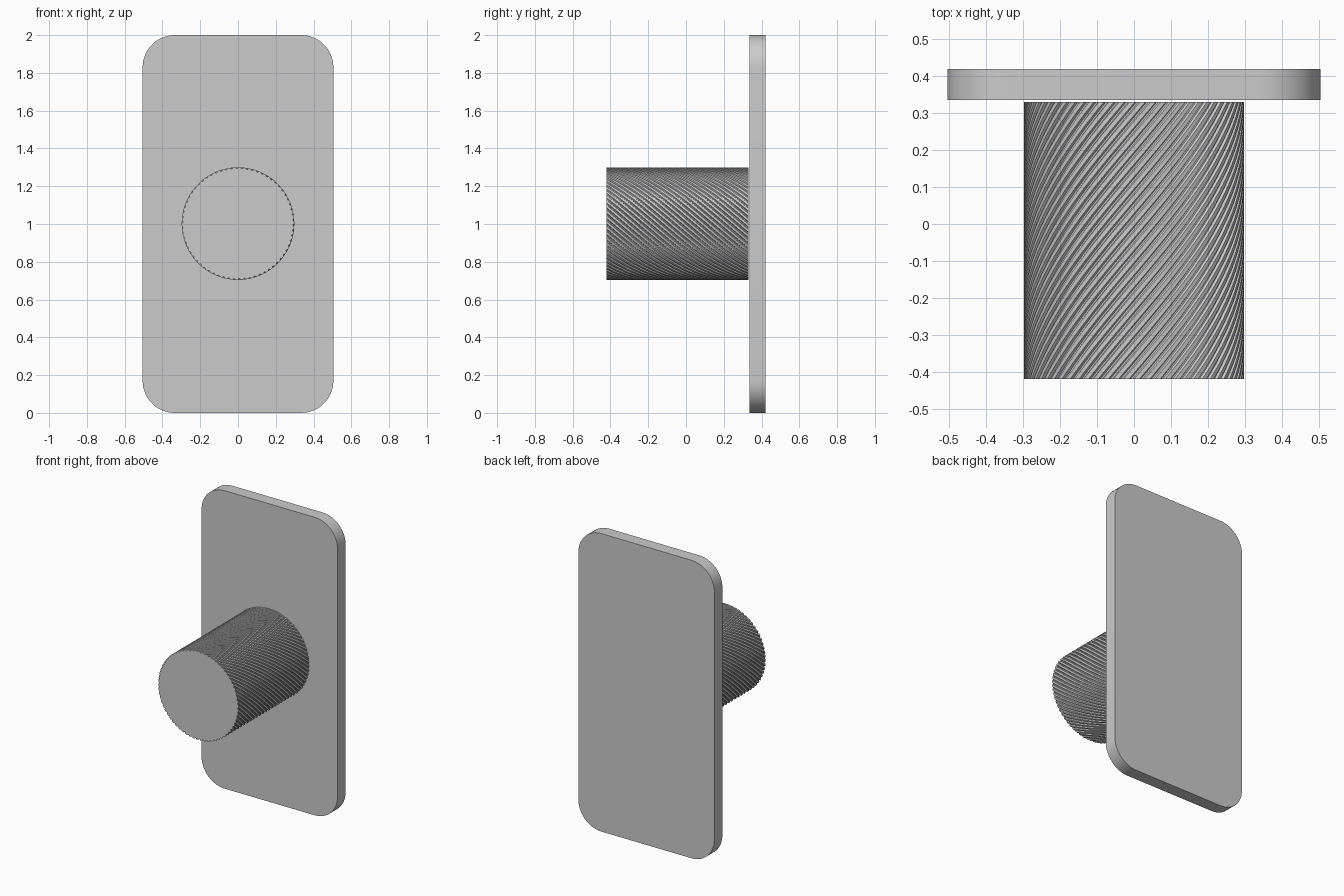
import bpy, bmesh
from math import sin, cos, pi, radians

if "Cube" in bpy.data.objects:
    bpy.data.objects.remove(bpy.data.objects["Cube"])


def loft(name, rings):
    """Closed solid skinned through equal-length rings of points."""
    bm = bmesh.new()
    loops = [[bm.verts.new(p) for p in ring] for ring in rings]
    n = len(loops[0])
    for a, b in zip(loops, loops[1:]):
        for i in range(n):
            j = (i + 1) % n
            bm.faces.new((a[i], a[j], b[j], b[i]))
    bm.faces.new(loops[0])
    bm.faces.new(loops[-1])
    bmesh.ops.recalc_face_normals(bm, faces=bm.faces)
    mesh = bpy.data.meshes.new(name)
    bm.to_mesh(mesh)
    bm.free()
    obj = bpy.data.objects.new(name, mesh)
    bpy.context.collection.objects.link(obj)
    bpy.ops.object.select_all(action='DESELECT')
    obj.select_set(True)
    bpy.context.view_layer.objects.active = obj
    bpy.ops.object.shade_smooth_by_angle(angle=radians(25))
    return obj


# Back plate: rounded rectangle
W, H, R, SEG = 0.505, 1.0, 0.17, 12


def plate_ring(y):
    pts = []
    for k, (sx, sz) in enumerate([(1, 1), (-1, 1), (-1, -1), (1, -1)]):
        for s in range(SEG + 1):
            a = (k + s / SEG) * pi / 2
            pts.append((sx * (W - R) + R * cos(a), y,
                        1 + sz * (H - R) + R * sin(a)))
    return pts


loft("back_plate", [plate_ring(0.335), plate_ring(0.42)])

# Knob: cylinder with shallow helical grooves
GROOVES, TWIST, RINGS = 66, 2.15, 40
R_OUT, R_IN = 0.298, 0.291
Y0, Y1 = -0.42, 0.33
PROFILE = [(0.0, R_OUT), (0.5, R_OUT), (0.65, R_IN), (0.85, R_IN)]


def knob_ring(t):
    pts = []
    for g in range(GROOVES):
        for f, r in PROFILE:
            a = (g + f) * 2 * pi / GROOVES - TWIST * t
            pts.append((r * cos(a), Y0 + (Y1 - Y0) * t, 1.002 + r * sin(a)))
    return pts


loft("grooved_knob", [knob_ring(i / RINGS) for i in range(RINGS + 1)])
